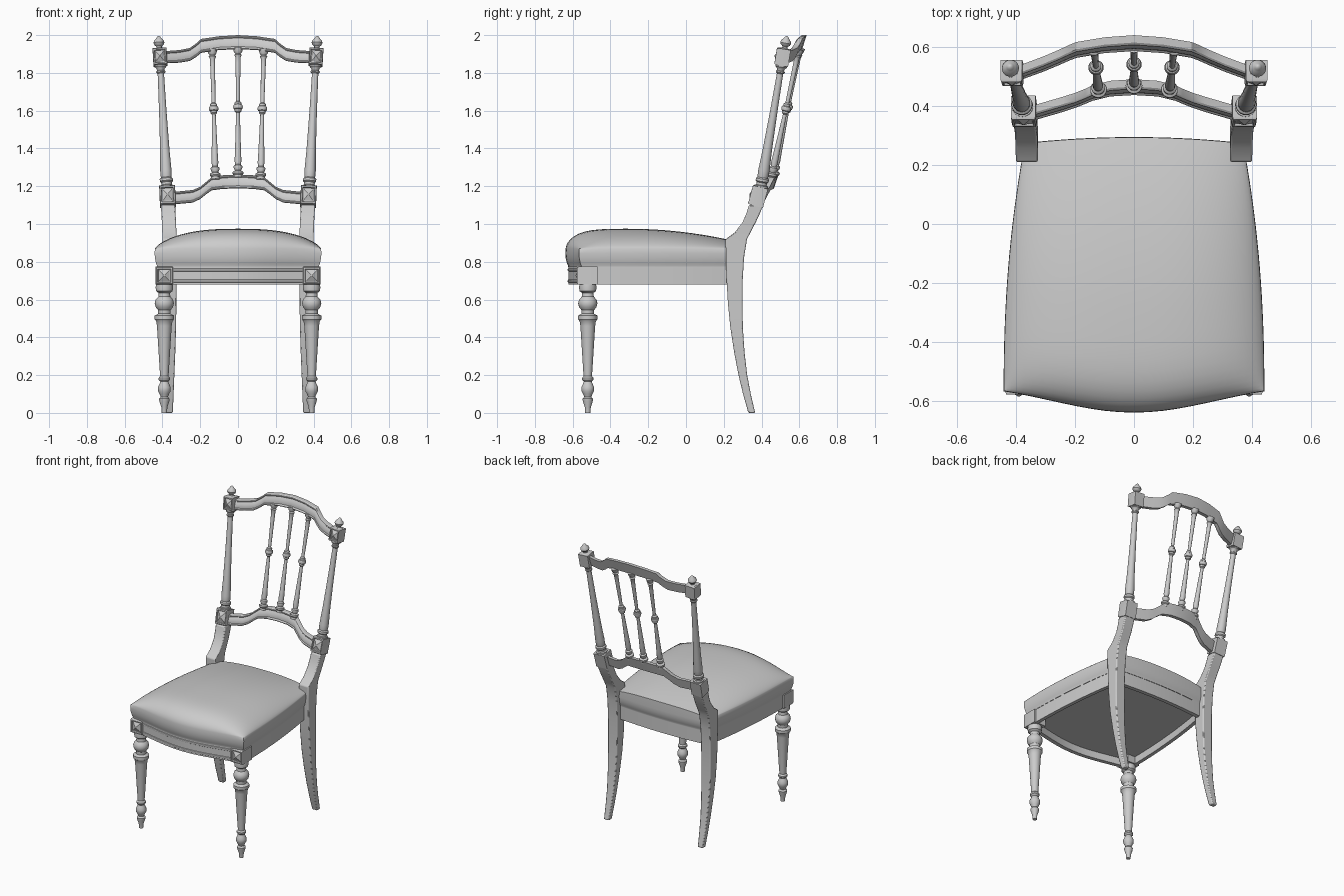
import bpy, bmesh, math
from mathutils import Vector

if "Cube" in bpy.data.objects:
    bpy.data.objects.remove(bpy.data.objects["Cube"])

UP = Vector((0, 0, 1))


def finish(name, bm, mirror=False, angle=35, bevel=0):
    bmesh.ops.recalc_face_normals(bm, faces=bm.faces)
    me = bpy.data.meshes.new(name)
    bm.to_mesh(me)
    bm.free()
    me.shade_smooth()
    me.set_sharp_from_angle(angle=math.radians(angle))
    ob = bpy.data.objects.new(name, me)
    bpy.context.collection.objects.link(ob)
    if bevel:
        b = ob.modifiers.new("bevel", 'BEVEL')
        b.width, b.segments, b.angle_limit = bevel, 2, math.radians(50)
    if mirror:
        ob.modifiers.new("mirror", 'MIRROR').use_mirror_merge = False
    return ob


def loft(name, rings, cyclic=False, **kw):
    """Skin closed rings of equal length, capped unless cyclic."""
    bm = bmesh.new()
    vs = [[bm.verts.new(p) for p in r] for r in rings]
    n, m = len(vs[0]), len(vs)
    for i in range(m if cyclic else m - 1):
        a, b = vs[i], vs[(i + 1) % m]
        for j in range(n):
            k = (j + 1) % n
            bm.faces.new((a[j], a[k], b[k], b[j]))
    if not cyclic:
        bm.faces.new(vs[0])
        bm.faces.new(vs[-1])
    return finish(name, bm, **kw)


def lathe(name, a, b, profile, segs=24, **kw):
    """Turned part along a->b; profile is (fraction, radius)."""
    a, b = Vector(a), Vector(b)
    q = UP.rotation_difference(b - a)
    rings = []
    for t, r in profile:
        c = a.lerp(b, t)
        rings.append([c + q @ Vector((r * math.cos(2 * math.pi * i / segs),
                                      r * math.sin(2 * math.pi * i / segs), 0)) for i in range(segs)])
    return loft(name, rings, **kw)


def rosette_block(name, c, hx, hy, hz, lean=(0, 0, 1)):
    """Square block whose front carries a raised frame and a pyramid."""
    q = UP.rotation_difference(Vector(lean))
    steps = [(1, hy), (1, -hy), (.92, -hy - .01), (.76, -hy - .01),
             (.7, -hy - .001), (.62, -hy - .001), (.05, -hy - .016)]
    rings = [[Vector(c) + q @ Vector((sx * hx * s, y, sz * hz * s))
              for sx, sz in ((-1, -1), (1, -1), (1, 1), (-1, 1))] for s, y in steps]
    return loft(name, rings, mirror=True, angle=25)


# ---- seat outline shared by cushion and frame (bowed front, tapering sides)
def seat_xy(u, v, s=1.0):
    front = -.637 + .018 * (1 - math.cos(math.pi * u)) + .036 * u * u
    y = front * (1 - v) / 2 + (.293 - .02 * u * u) * (1 + v) / 2
    w = .44 - .075 * max(0, (y + .56) / .85) ** 2.2
    return u * w * s, -.17 + (y + .17) * s


N = 28
P = [math.sin(math.pi / 2 * (2 * i / N - 1)) for i in range(N + 1)]
edge = [(i, 0) for i in range(N)] + [(N, i) for i in range(N)] + \
       [(N - i, N) for i in range(N)] + [(0, N - i) for i in range(N)]

# ---- seat cushion: domed grid top with rolled sides
bm = bmesh.new()


def dome(u, v):
    rear = 1 - .7 * max(0, (v + .3) / 1.3) ** 2
    front = (1 - abs(v) ** 6) ** .6 if v < 0 else 1
    return .87 + .105 * (1 - min(1, abs(u)) ** 2.6) ** .7 * front * rear


grid = [[bm.verts.new((*seat_xy(u, v), dome(u, v))) for v in P] for u in P]
for i in range(N):
    for j in range(N):
        bm.faces.new((grid[i][j], grid[i + 1][j], grid[i + 1][j + 1], grid[i][j + 1]))
last = [grid[i][j] for i, j in edge]
for s, z in ((1.003, .845), (1, .82), (.985, .79), (.972, .778), (.972, .772)):
    ring = [bm.verts.new((*seat_xy(P[i], P[j], s), z)) for i, j in edge]
    for k in range(len(ring)):
        m = (k + 1) % len(ring)
        bm.faces.new((last[k], last[m], ring[m], ring[k]))
    last = ring
finish("seat_cushion", bm, angle=70)

# ---- seat frame following the outline, with a recessed underside panel
loft("seat_frame", [[(*seat_xy(P[i], P[j], s), z) for i, j in edge]
                    for s, z in ((.968, .772), (.968, .68), (.91, .68), (.91, .73))])

# ---- beads along the bowed front rail
for label, z in (("lower", .698), ("upper", .757)):
    rings = []
    for i in range(21):
        x, y = seat_xy(-.8 + .08 * i, -1, .968)
        rings.append([(x, y + .005 * math.cos(a * math.pi / 4), z + .008 * math.sin(a * math.pi / 4))
                      for a in range(8)])
    loft("front_rail_bead_" + label, rings)

# ---- front corner blocks and turned front legs
rosette_block("front_corner_blocks", (.39, -.518, .727), .046, .05, .047)
leg = [(0, .014), (.03, .016), (.06, .026), (.075, .028), (.085, .019), (.1, .025), (.115, .033),
       (.135, .034), (.15, .027), (.165, .021), (.175, .03), (.185, .03), (.195, .022), (.22, .024),
       (.46, .039), (.485, .043), (.495, .051), (.515, .051), (.525, .033), (.545, .034), (.56, .046),
       (.58, .051), (.6, .046), (.615, .032), (.635, .03), (.645, .044), (.665, .046), (.68, .044)]
lathe("front_legs", (.39, -.52, 0), (.39, -.52, .68), [(z / .68, r) for z, r in leg], mirror=True)

# ---- sabre back legs: z, front y, back y, inner x, outer x
rows = [(0, .33, .366, .345, .385), (.1, .302, .343, .341, .388), (.2, .278, .324, .337, .391),
        (.32, .255, .31, .332, .395), (.45, .235, .301, .328, .399), (.58, .222, .299, .326, .4),
        (.7, .215, .3, .325, .4), (.82, .211, .307, .325, .4), (.92, .21, .323, .325, .4),
        (.955, .258, .341, .326, .401), (1.01, .3, .37, .328, .403), (1.06, .321, .393, .331, .406),
        (1.1, .333, .408, .333, .408)]
loft("back_legs", [[(xi, f, z), (xo, f, z), (xo, b, z), (xi, b, z)] for z, f, b, xi, xo in rows],
     mirror=True, angle=50, bevel=.006)

# ---- back posts, blocks and finials
lean = (.043, .125, .74)
rosette_block("lower_back_blocks", (.373, .386, 1.145), .042, .036, .052, (.03, .2, .74))
rosette_block("upper_back_blocks", (.413, .516, 1.883), .037, .032, .045, lean)
post = [(0, .036), (.02, .036), (.025, .028), (.045, .028), (.055, .035), (.075, .035), (.085, .027),
        (.1, .029), (.14, .03), (.3, .025), (.6, .02), (.9, .017), (.925, .017), (.935, .024), (.945, .024),
        (.95, .019), (.965, .021), (.98, .031), (1, .032)]
lathe("back_posts", (.377, .397, 1.19), (.411, .506, 1.845), post, mirror=True)
finial = [(0, .026), (.08, .026), (.15, .014), (.25, .014), (.35, .024), (.5, .029), (.65, .026),
          (.78, .017), (.88, .012), (.95, .008), (1, .002)]
lathe("finials", (.417, .521, 1.922), (.42, .534, 1.995), finial, mirror=True)


# ---- shaped crest and lower rails: x, back y, bottom z, top z
def back_rail(name, half, tilt):
    section = [(0, 0), (0, 1), (.025, 1), (.031, .93), (.031, .87), (.026, .8), (.029, .65),
               (.03, .5), (.029, .35), (.026, .2), (.031, .13), (.031, .07), (.025, 0)]
    pts = [(-x, y, b, t) for x, y, b, t in reversed(half[1:])] + half
    loft(name, [[(x, y - d + tilt * (t - b) * (h - .5), b + (t - b) * h) for d, h in section]
                for x, y, b, t in pts], angle=30)


back_rail("crest_rail", [(0, .627, 1.925, 2.0), (.1, .62, 1.921, 1.994), (.195, .604, 1.906, 1.98),
                         (.22, .594, 1.885, 1.957), (.255, .578, 1.863, 1.932),
                         (.31, .555, 1.854, 1.921), (.4, .522, 1.85, 1.914)], .33)
back_rail("lower_back_rail", [(0, .478, 1.188, 1.262), (.08, .473, 1.186, 1.258), (.14, .458, 1.178, 1.247),
                              (.165, .447, 1.16, 1.226), (.2, .433, 1.132, 1.197),
                              (.24, .42, 1.113, 1.18), (.36, .385, 1.102, 1.168)], .33)

# ---- turned back spindles
spin = [(0, .022), (.02, .022), (.03, .028), (.045, .028), (.055, .016), (.075, .023), (.09, .023),
        (.1, .015), (.13, .018), (.2, .016), (.5, .01), (.51, .018), (.525, .018), (.53, .023),
        (.545, .026), (.56, .023), (.565, .018), (.58, .018), (.59, .01), (.88, .013), (.93, .014),
        (.945, .02), (.955, .014), (.97, .022), (1, .026)]
lathe("middle_spindle", (0, .463, 1.245), (0, .605, 1.932), spin, segs=20)
lathe("side_spindles", (.12, .449, 1.235), (.136, .597, 1.924), spin, segs=20, mirror=True)
